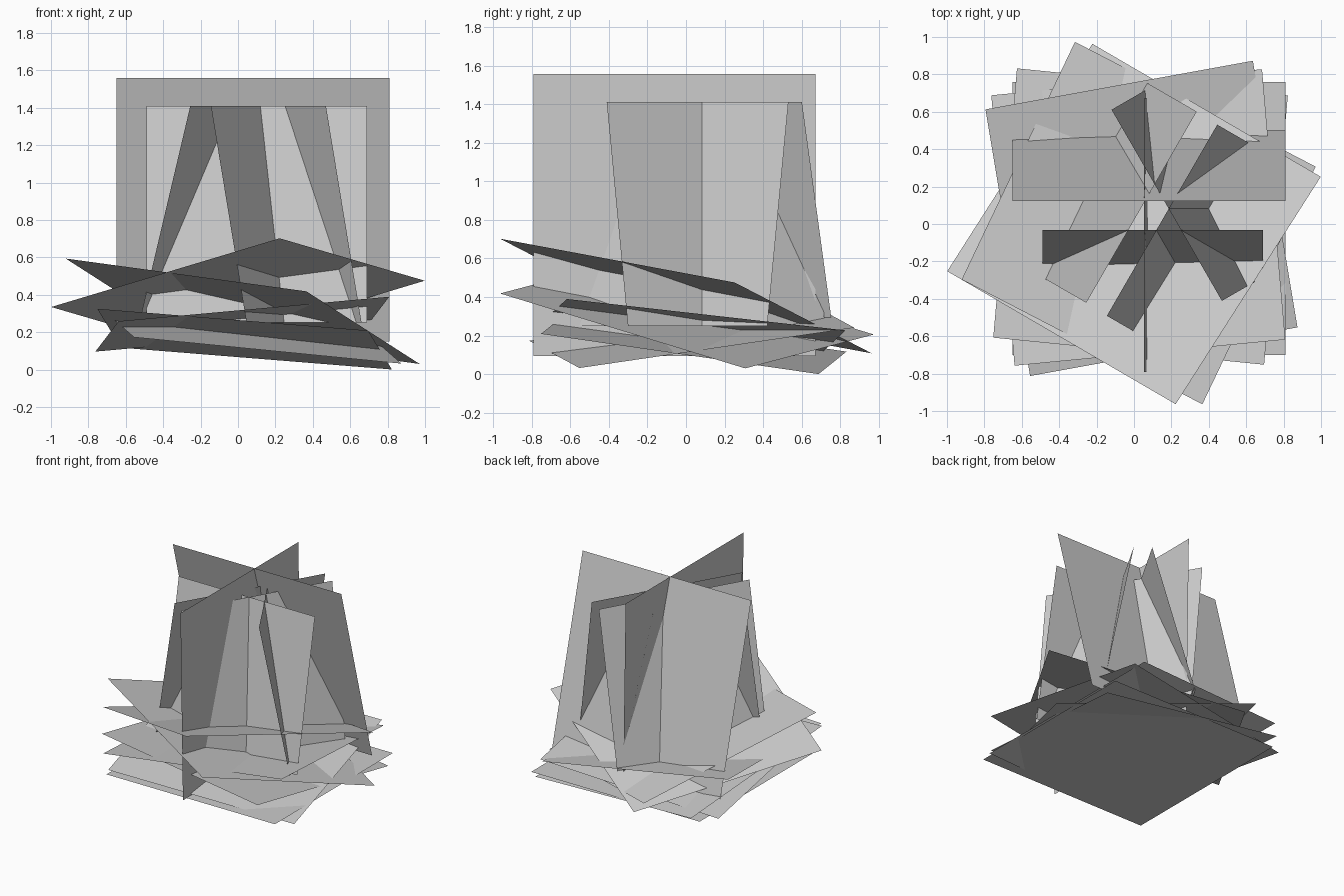
import bpy
from math import radians, sin, cos, sqrt
from mathutils import Vector

default_cube = bpy.data.objects.get("Cube")
if default_cube:
    bpy.data.objects.remove(default_cube, do_unlink=True)

# One plain grey for the whole plant
grey = bpy.data.materials.new("leaf_grey")
grey.use_nodes = True
colour = (0.6, 0.6, 0.6, 1)
grey.diffuse_color = colour
grey.node_tree.nodes["Principled BSDF"].inputs["Base Color"].default_value = colour

LARGE, SMALL = 1.46, 1.18


def card(name, centre, along, across):
    """Flat rectangular card spanned by two full-length edge vectors."""
    corners = [centre + along * i / 2 + across * j / 2
               for i, j in ((-1, -1), (1, -1), (1, 1), (-1, 1))]
    mesh = bpy.data.meshes.new(name)
    mesh.from_pydata(corners, [], [range(4)])
    mesh.materials.append(grey)
    bpy.context.collection.objects.link(bpy.data.objects.new(name, mesh))


def axes(spin):
    """Horizontal directions along and across a card turned about z."""
    angle = radians(spin)
    along = Vector((cos(angle), sin(angle), 0))
    return along, Vector((-along.y, along.x, 0))


def upright_card(name, size, top, x, y, spin, lean):
    """Standing square; lean is how far the foot moves off the top edge."""
    along, across = axes(spin)
    down = across * lean - Vector((0, 0, sqrt(size**2 - lean**2)))
    card(name, Vector((x, y, top)) + down / 2, along * size, down)


def ground_card(name, centre, spin, rise_along, rise_across):
    """Spreading square, tilted by the slopes of its two edges."""
    along, across = axes(spin)
    along.z, across.z = rise_along, rise_across
    along.normalize()
    across = (across - along * across.dot(along)).normalized()
    card(name, Vector(centre), along * LARGE, across * LARGE)


# Tall crossed pair of foliage cards
upright_card("tall_leaf_lengthwise", LARGE, 1.555, 0.054, -0.06, 90, -0.022)
upright_card("tall_leaf_crosswise", LARGE, 1.56, 0.08, 0.122, 0, 0.38)

# Shorter foliage cards fanned out in sixty degree steps
for name, x, y, spin, lean in (
    ("inner_leaf_front", 0.10, -0.033, 0, -0.22),
    ("inner_leaf_left", 0.175, 0.10, -60, 0.22),
    ("inner_leaf_middle", 0.15, 0.02, 60, -0.22),
    ("inner_leaf_right", 0.04, 0.09, 60, 0.31),
):
    upright_card(name, SMALL, 1.41, x, y, spin, lean)

# Low spreading foliage cards, from the highest to the lowest
for name, centre, spin, rise_along, rise_across in (
    ("spreading_leaf_top", (0, 0, 0.405), -30.2, 0.26, -0.168),
    ("spreading_leaf_upper", (0.025, 0.005, 0.312), -27.4, -0.121, -0.28),
    ("spreading_leaf_raised", (0.023, 0.035, 0.243), 5.5, 0.09, -0.113),
    ("spreading_leaf_middle", (0.04, 0.03, 0.207), 10.3, -0.097, 0.146),
    ("spreading_leaf_lower", (0.035, 0.04, 0.163), -5.7, -0.08, -0.145),
    ("spreading_leaf_bottom", (0.08, 0.03, 0.07), 0, 0, 0),
):
    ground_card(name, centre, spin, rise_along, rise_across)
